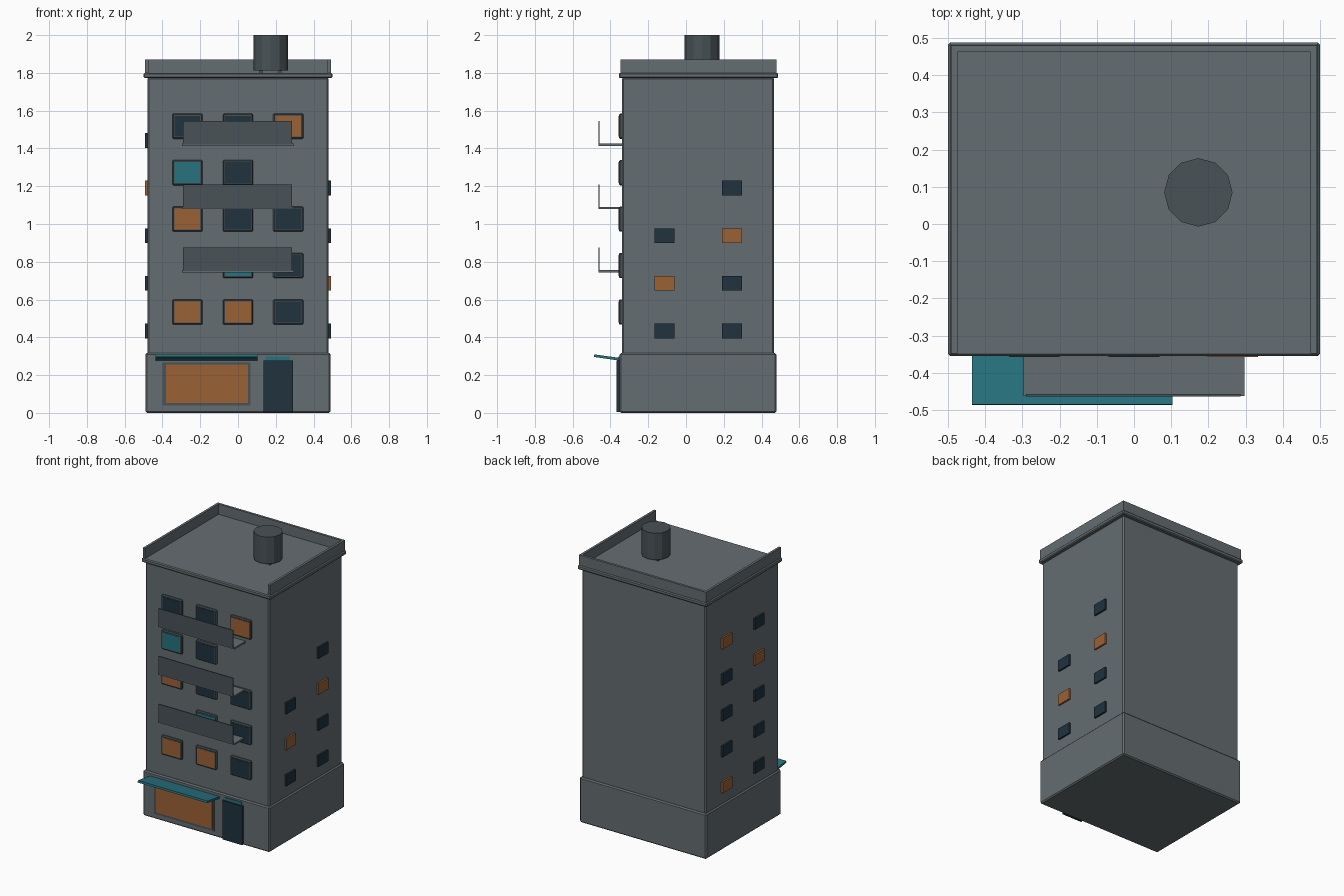
import bpy, math

if "Cube" in bpy.data.objects:
    bpy.data.objects.remove(bpy.data.objects["Cube"])

def mat(name, rgb):
    m = bpy.data.materials.new(name)
    m.diffuse_color = (*rgb, 1)
    m.use_nodes = True
    m.node_tree.nodes["Principled BSDF"].inputs["Base Color"].default_value = m.diffuse_color
    return m

WALL = mat("wall", (0.13, 0.155, 0.165))
METAL = mat("dark_metal", (0.065, 0.085, 0.095))
DARK = mat("dark_glass", (0.014, 0.032, 0.048))
WARM = mat("lit_glass", (0.33, 0.12, 0.035))
TEAL = mat("teal", (0.02, 0.17, 0.21))
GLASS = {"D": DARK, "O": WARM, "T": TEAL}

def box(name, x, y, z, m, bevel=0):
    """Box from (min, max) ranges, with an optional small chamfer."""
    bpy.ops.mesh.primitive_cube_add(size=1, location=[(a + b) / 2 for a, b in (x, y, z)])
    o = bpy.context.object
    o.name = name
    o.scale = [b - a for a, b in (x, y, z)]
    bpy.ops.object.transform_apply(location=False, rotation=False, scale=True)
    o.data.materials.append(m)
    if bevel:
        b = o.modifiers.new("bevel", "BEVEL")
        b.width, b.segments = bevel, 1
    return o

# Main masses
box("ground_floor", (-0.49, 0.49), (-0.352, 0.478), (0, 0.317), WALL, 0.008)
box("tower", (-0.48, 0.48), (-0.34, 0.467), (0.30, 1.775), WALL, 0.008)
box("cornice", (-0.5, 0.5), (-0.355, 0.488), (1.772, 1.80), WALL, 0.006)

# Roof parapet, open at the front
for s, side in ((-1, "left"), (1, "right")):
    box(f"parapet_{side}", sorted((s * 0.475, s * 0.492)), (-0.348, 0.48), (1.79, 1.872), WALL)
box("parapet_back", (-0.475, 0.475), (0.463, 0.48), (1.79, 1.872), WALL)

# Roof tank on short legs
TX, TY = 0.173, 0.085
bpy.ops.mesh.primitive_cylinder_add(vertices=12, radius=0.092, depth=0.187, location=(TX, TY, 1.9065))
tank = bpy.context.object
tank.name = "roof_tank"
tank.data.materials.append(METAL)
for i in (-1, 1):
    for j in (-1, 1):
        cx, cy = TX + i * 0.05, TY + j * 0.05
        box("tank_leg", (cx - 0.008, cx + 0.008), (cy - 0.008, cy + 0.008), (1.79, 1.82), METAL)

# Front windows, bottom row first ("-" means no window)
for r, row in enumerate(["OOD", "-TD", "ODD", "TD-", "DDO"]):
    z = 0.534 + r * 0.246
    for x, c in zip((-0.268, 0, 0.266), row):
        if c != "-":
            box("window_frame", (x - 0.08, x + 0.08), (-0.355, -0.33), (z - 0.067, z + 0.067), METAL, 0.006)
            box("window_pane", (x - 0.068, x + 0.068), (-0.358, -0.34), (z - 0.055, z + 0.055), GLASS[c])

# Side windows: side, y, colours from the bottom up
for s, y, col in ((1, -0.115, "DOD"), (1, 0.243, "DDOD"),
                  (-1, -0.115, "DDDOD"), (-1, 0.243, "ODDDO")):
    for r, c in enumerate(col):
        z = 0.434 + r * 0.252
        box("side_window", sorted((s * 0.47, s * 0.492)), (y - 0.053, y + 0.053),
            (z - 0.039, z + 0.039), GLASS[c])

# Balconies
for z in (0.75, 1.085, 1.42):
    box("balcony_floor", (-0.297, 0.297), (-0.462, -0.335), (z - 0.006, z + 0.006), WALL)
    box("balcony_panel", (-0.29, 0.287), (-0.464, -0.457), (z, z + 0.125), METAL)

# Shop front
box("shop_frame", (-0.40, 0.065), (-0.357, -0.34), (0.038, 0.268), METAL)
box("shop_pane", (-0.382, 0.052), (-0.36, -0.345), (0.052, 0.255), WARM)
awning = box("shop_awning", (-0.436, 0.104), (-0.487, -0.345), (0.286, 0.300), TEAL)
awning.rotation_euler.x = -math.radians(8)

# Door and the panel above it
box("door", (0.135, 0.29), (-0.367, -0.34), (0.005, 0.277), DARK)
box("door_panel", (0.147, 0.276), (-0.357, -0.34), (0.277, 0.298), TEAL)
